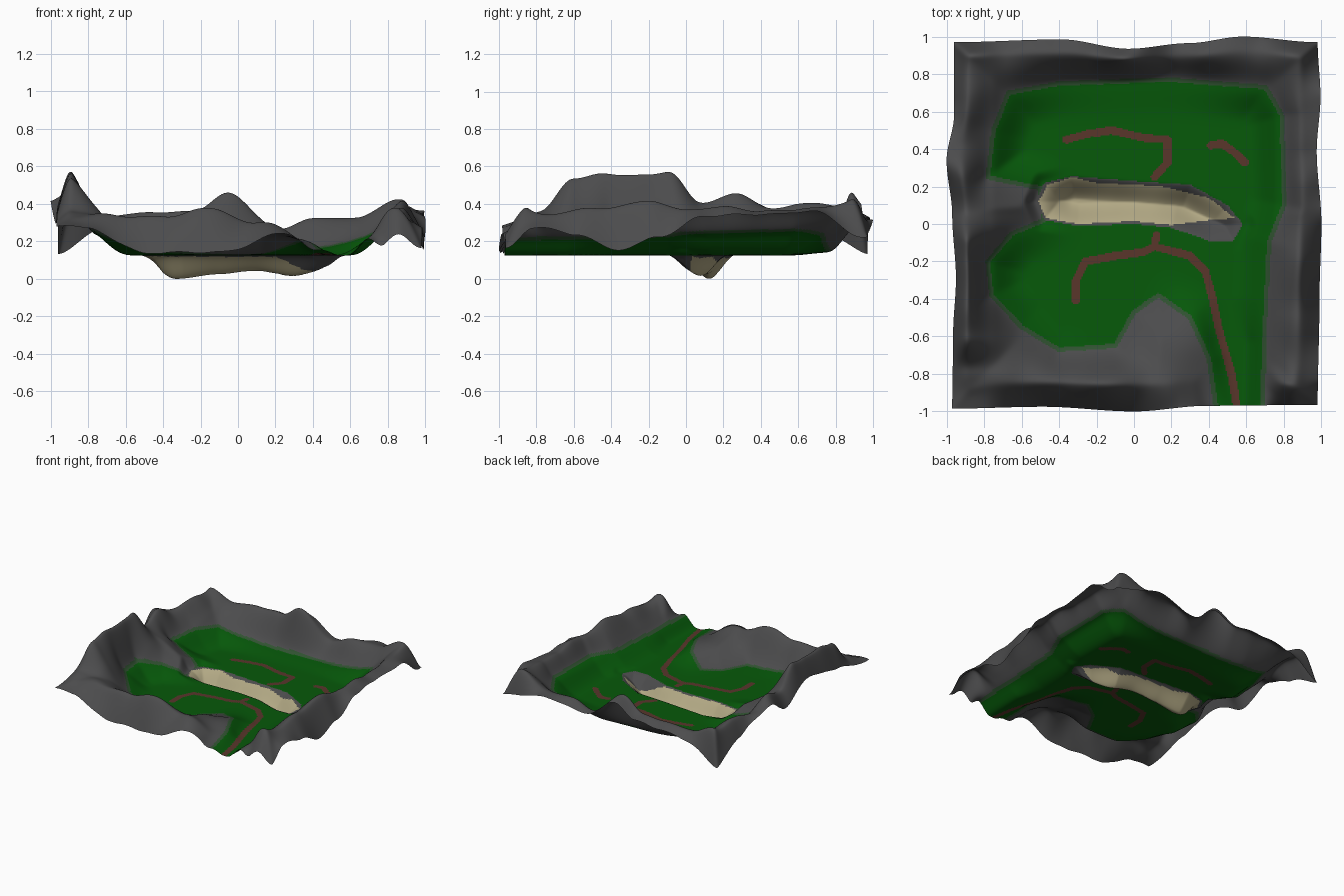
import bpy, bmesh, math
from mathutils import Vector, noise

if "Cube" in bpy.data.objects:
    bpy.data.objects.remove(bpy.data.objects["Cube"])

N = 250          # grid cells per side
FLOOR = 0.12     # valley floor height


def table(pts):
    """Smooth lookup through (position, value) pairs."""
    def f(t):
        if t <= pts[0][0]:
            return pts[0][1]
        for (a, va), (b, vb) in zip(pts, pts[1:]):
            if t <= b:
                s = (t - a) / (b - a)
                return va + (vb - va) * s * s * (3 - 2 * s)
        return pts[-1][1]
    return f


def smooth(t):
    t = max(0.0, min(1.0, t))
    return t * t * (3 - 2 * t)


def line_dist(x, y, pts):
    best = 9.0
    for (ax, ay), (bx, by) in zip(pts, pts[1:]):
        dx, dy = bx - ax, by - ay
        t = ((x - ax) * dx + (y - ay) * dy) / (dx * dx + dy * dy)
        t = 0 if t < 0 else 1 if t > 1 else t
        ex, ey = x - ax - t * dx, y - ay - t * dy
        best = min(best, ex * ex + ey * ey)
    return math.sqrt(best)


def signed(x, y, poly):
    """Distance to a closed outline, positive inside."""
    d = line_dist(x, y, poly + poly[:1])
    inside = False
    for (ax, ay), (bx, by) in zip(poly, poly[1:] + poly[:1]):
        if (ay > y) != (by > y) and x < ax + (y - ay) * (bx - ax) / (by - ay):
            inside = not inside
    return d if inside else -d


# outlines seen from above
valley = [(-.67, .7), (-.4, .75), (.2, .77), (.7, .73), (.79, .58), (.8, .1), (.72, -.1),
          (.7, -.5), (.68, -1.2), (.47, -1.2), (.4, -.72), (.3, -.5), (.13, -.38),
          (0, -.47), (-.1, -.65), (-.4, -.67), (-.6, -.55), (-.76, -.38), (-.78, -.2),
          (-.65, -.05), (-.48, .02), (-.5, .19), (-.78, .25), (-.75, .5)]
bank = [(-.52, .12), (-.48, .22), (-.33, .255), (0, .23), (.3, .21), (.5, .1), (.58, .0),
        (.53, -.09), (.4, -.09), (.2, -.02), (0, 0), (-.3, -.01), (-.48, .02)]
bed = [(-.51, .12), (-.46, .21), (-.33, .25), (-.2, .22), (.15, .2), (.4, .14), (.54, .03),
       (.4, .02), (.2, -.005), (0, .015), (-.3, 0), (-.47, .03)]
paths = [[(-.36, .45), (-.25, .48), (-.12, .5), (.05, .46), (.18, .45), (.18, .33), (.11, .25)],
         [(.41, .42), (.47, .43), (.55, .37), (.59, .33)],
         [(-.31, -.41), (-.31, -.3), (-.26, -.2), (-.1, -.17), (.05, -.15), (.11, -.12), (.12, -.06)],
         [(.11, -.12), (.3, -.17), (.38, -.25), (.42, -.4), (.45, -.55), (.52, -.8), (.56, -1.05)]]

# ridge and outer edge heights on each side: west, east, front, back
crest = [table([(-1, .3), (-.8, .38), (-.62, .54), (-.45, .57), (-.1, .59), (.07, .42),
                (.25, .47), (.45, .38), (.7, .4), (1, .33)]),
         table([(-1, .36), (-.8, .34), (-.5, .38), (-.2, .43), (.05, .38), (.7, .37), (1, .43)]),
         table([(-1, .33), (-.4, .34), (-.2, .37), (.1, .31), (.45, .17), (.7, .22), (.88, .43), (1, .37)]),
         table([(-1, .46), (-.7, .36), (-.25, .36), (-.06, .47), (.22, .25), (.4, .32), (.65, .32), (.9, .44)])]
edge = [table([(-1, .27), (-.6, .35), (-.2, .42), (.1, .3), (.35, .4), (.7, .28), (1, .12)]),
        table([(-1, .16), (-.85, .27), (-.6, .23), (-.38, .15), (-.15, .22), (.1, .33), (.7, .35), (1, .22)]),
        table([(-1, .27), (-.82, .27), (-.5, .13), (-.1, .13), (.25, .24), (.45, .15), (.75, .14), (.88, .24), (1, .16)]),
        table([(-1, .12), (-.7, .3), (-.2, .32), (0, .4), (.22, .25), (.6, .31), (1, .22)])]
# wavy outer outline on each side
outline = [table([(-1, .97), (-.6, .965), (-.3, .95), (.05, .97), (.35, 1), (.6, .96), (1, .96)]),
           table([(-1, .98), (-.4, .99), (0, 1), (.4, .975), (.7, .995), (1, .98)]),
           table([(-1, .985), (-.5, .975), (0, 1), (.4, .97), (1, .965)]),
           table([(-1, .97), (-.4, .985), (-.03, .935), (.3, .965), (.6, 1), (1, .97)])]
depth = table([(-.5, .05), (-.33, .125), (-.1, .1), (.1, .085), (.3, .11), (.5, .075), (.58, .04)])
CREST_AT = [.93, .9, .87, .93]


def ground(x, y, u, v):
    d = signed(x, y, valley)
    # valley sides lift gently at the flanks and beside the pass
    rise = .115 * min(1, abs(x) / .75) ** 3 + .015 * smooth(y / .7)
    rise += .08 * math.exp(-((x - .3) / .15) ** 2 - ((y + .65) / .25) ** 2)
    base = FLOOR + rise * smooth(1 - max(d, 0) / (.2 if y > -.4 else max(.11, .2 + (y + .4) * .4)))
    # surrounding ridge, blended between the four sides
    near = [1 + u, 1 - u, 1 + v, 1 - v]
    along = [v, v, u, u]
    wsum = zc = ze = at = 0
    for k in range(4):
        w = 1 / (near[k] + .03) ** 3
        wsum += w
        zc += w * crest[k](along[k])
        ze += w * edge[k](along[k])
        at += w * CREST_AT[k]
    zc, ze, at = zc / wsum, ze / wsum, at / wsum
    m = max(abs(u), abs(v))
    rim = zc + (ze - zc) * max(0, (m - at) / (1 - at)) ** 1.2
    out = max(0, -d)
    t = min(out / (out + max(0, at - m) + 1e-6), out / .1)
    z = base + (rim - base) * (.4 * t + .6 * smooth(t))
    return z + .03 * smooth(t) * noise.noise(Vector((x * 5, y * 5, 3)))


def material(name, rgb):
    m = bpy.data.materials.new(name)
    m.diffuse_color = (*rgb, 1)
    m.use_nodes = True
    m.node_tree.nodes["Principled BSDF"].inputs["Base Color"].default_value = m.diffuse_color
    return m


mats = [material("grey_rock", (.072, .072, .074)), material("green_grass", (.002, .1, .003)),
        material("mossy_edge", (.03, .085, .031)), material("pale_lake_bed", (.44, .39, .23)),
        material("red_brown_path", (.1, .037, .024))]


def colour(x, y):
    if signed(x, y, bed) > 0:
        return 3
    if any(line_dist(x, y, p) < .021 for p in paths):
        return 4
    if signed(x, y, bank) > 0:
        return 0
    d = signed(x, y, valley)
    return 1 if d > .012 else 2 if d > -.012 else 0


# ground plan and heights
W = N + 1
spots, zs = [], []
for j in range(W):
    v = 2 * j / N - 1
    for i in range(W):
        u = 2 * i / N - 1
        sx = outline[0 if u < 0 else 1](v)
        sy = outline[2 if v < 0 else 3](u)
        x = u * (.97 + (sx - .97) * abs(u) ** 6)
        y = v * (.97 + (sy - .97) * abs(v) ** 6)
        spots.append((x, y))
        zs.append(ground(x, y, u, v))

# weather the creases away, leaving the outer edge as it is
for _ in range(12):
    new = zs[:]
    for j in range(1, N):
        for a in range(j * W + 1, j * W + N):
            new[a] = .5 * zs[a] + .125 * (zs[a - 1] + zs[a + 1] + zs[a - W] + zs[a + W])
    zs = new

# sunken lake bed
for a, (x, y) in enumerate(spots):
    if abs(x) < .7 and -.2 < y < .35:
        db = signed(x, y, bank)
        if db > -.07:
            zs[a] = FLOOR + (zs[a] - FLOOR) * smooth(-db / .07)
            s = max(0, min(1, db / .12))
            zs[a] -= depth(x) * (.5 * s + .5 * smooth(s))
low = min(zs)

# terrain sheet
bm = bmesh.new()
grid = [bm.verts.new((x, y, z - low)) for (x, y), z in zip(spots, zs)]
for j in range(N):
    for i in range(N):
        a = j * W + i
        f = bm.faces.new((grid[a], grid[a + 1], grid[a + W + 1], grid[a + W]))
        c = f.calc_center_median()
        f.material_index = colour(c.x, c.y)
        f.smooth = True
mesh = bpy.data.meshes.new("valley_terrain")
bm.to_mesh(mesh)
bm.free()
for m in mats:
    mesh.materials.append(m)
bpy.context.collection.objects.link(bpy.data.objects.new("valley_terrain", mesh))
